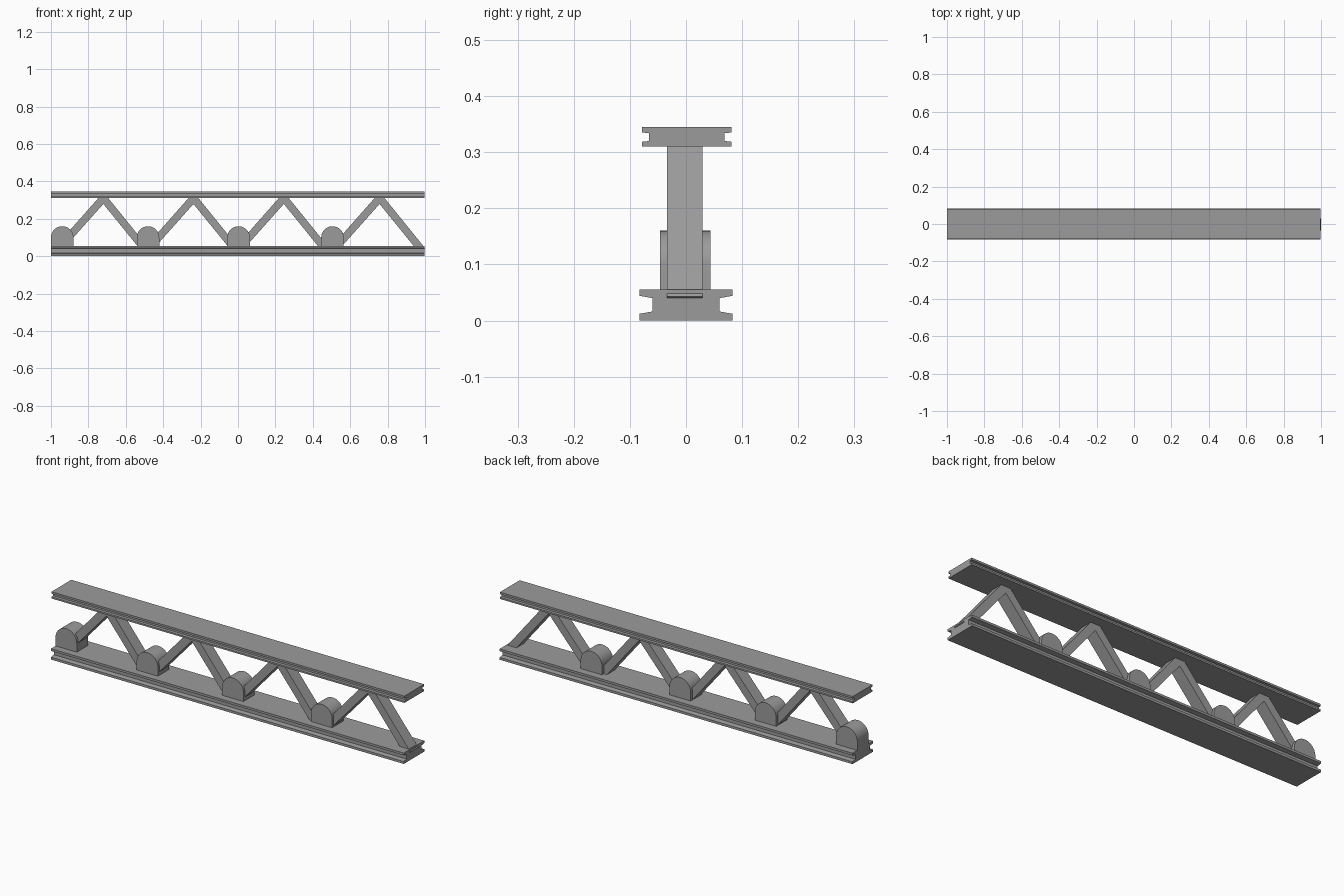
import bpy, bmesh, math
from mathutils import Vector

if "Cube" in bpy.data.objects:
    bpy.data.objects.remove(bpy.data.objects["Cube"])

# Dark grey steel
steel = bpy.data.materials.new("dark_grey")
steel.diffuse_color = (0.33, 0.33, 0.33, 1)
steel.use_nodes = True
steel.node_tree.nodes["Principled BSDF"].inputs["Base Color"].default_value = steel.diffuse_color


def extrude_profile(name, points, offset):
    """Fill a closed outline and extrude it along an offset."""
    bm = bmesh.new()
    face = bm.faces.new([bm.verts.new(p) for p in points])
    result = bmesh.ops.extrude_face_region(bm, geom=[face], use_keep_orig=True)
    verts = [g for g in result["geom"] if isinstance(g, bmesh.types.BMVert)]
    bmesh.ops.translate(bm, verts=verts, vec=Vector(offset))
    bmesh.ops.recalc_face_normals(bm, faces=bm.faces)
    mesh = bpy.data.meshes.new(name)
    bm.to_mesh(mesh)
    bm.free()
    mesh.materials.append(steel)
    obj = bpy.data.objects.new(name, mesh)
    bpy.context.collection.objects.link(obj)
    return obj


def beam(name, y_mid, half, web, z0, low_edge, low_web, high_web, high_edge, z1):
    """I-shaped rail running along x."""
    right = [(half, z0), (half, low_edge), (web, low_web),
             (web, high_web), (half, high_edge), (half, z1)]
    outline = right + [(-y, z) for y, z in reversed(right)]
    extrude_profile(name, [(-1.0, y_mid + y, z) for y, z in outline], (1.996, 0, 0))


# Lower and upper rails
beam("lower_rail", 0, 0.083, 0.060, 0.0, 0.012, 0.016, 0.040, 0.044, 0.0555)
beam("upper_rail", 0.0015, 0.0795, 0.067, 0.310, 0.3185, 0.320, 0.334, 0.335, 0.345)

# Inverted V braces, the left leg slightly shallower
brace_outline = [(0.022, 0.316), (0.243, 0.043), (0.212, 0.018), (0.0, 0.279),
                 (-0.212, 0.041), (-0.243, 0.066), (-0.022, 0.316)]
for i, cx in enumerate((-0.72, -0.238, 0.245, 0.757)):
    extrude_profile(f"brace_{i + 1}", [(cx + x, -0.034, z) for x, z in brace_outline],
                    (0, 0.063, 0))

# Round-topped blocks where the braces meet
radius, segments = 0.06, 24
block_outline = [(-radius, 0.05), (radius, 0.05)]
block_outline += [(radius * math.cos(math.pi * k / segments),
                   0.10 + radius * math.sin(math.pi * k / segments))
                  for k in range(segments + 1)]
for i, cx in enumerate((-0.94, -0.481, 0.003, 0.505)):
    block = extrude_profile(f"joint_block_{i + 1}",
                            [(cx + x, -0.046, z) for x, z in block_outline],
                            (0, 0.09, 0))
    bpy.ops.object.select_all(action='DESELECT')
    block.select_set(True)
    bpy.context.view_layer.objects.active = block
    bpy.ops.object.shade_smooth_by_angle(angle=math.radians(30))
